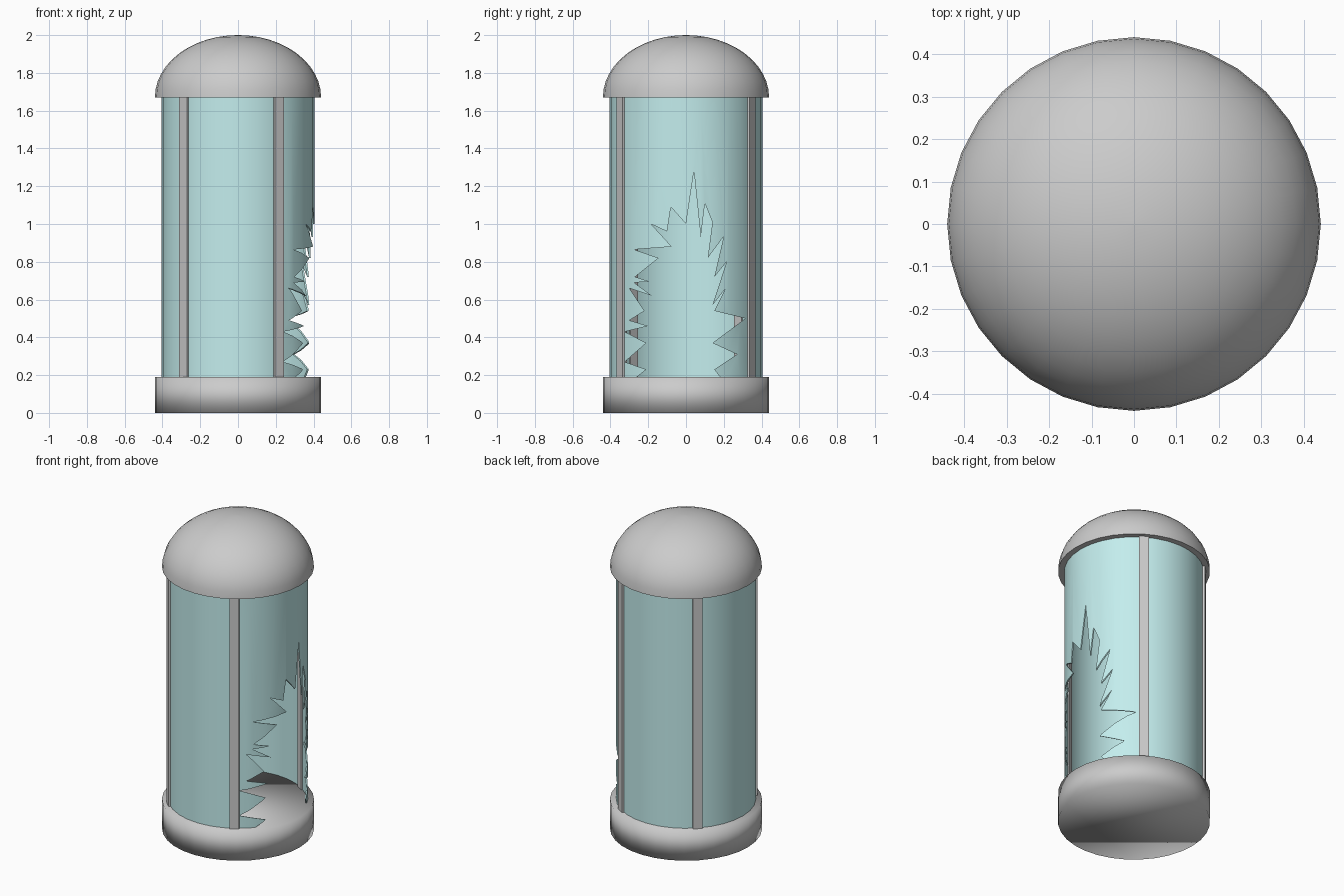
import bpy, bmesh
from math import sin, cos, pi, radians

if "Cube" in bpy.data.objects:
    bpy.data.objects.remove(bpy.data.objects["Cube"])

SIDES = 32
R_CAP, R_GLASS = 0.44, 0.40
Z_FLOOR, Z_CEIL, Z_TOP = 0.19, 1.67, 2.0


def make_object(name, bm):
    bmesh.ops.recalc_face_normals(bm, faces=bm.faces)
    mesh = bpy.data.meshes.new(name)
    bm.to_mesh(mesh)
    bm.free()
    obj = bpy.data.objects.new(name, mesh)
    bpy.context.collection.objects.link(obj)
    return obj


def activate(obj):
    bpy.ops.object.select_all(action='DESELECT')
    obj.select_set(True)
    bpy.context.view_layer.objects.active = obj


def lathe(name, profile, closed=False):
    """Spin (radius, z) points round z; cap the open ends unless the profile is closed."""
    bm = bmesh.new()
    rings = [[bm.verts.new((r * cos(2 * pi * i / SIDES), r * sin(2 * pi * i / SIDES), z))
              for i in range(SIDES)] for r, z in profile]
    pairs = list(zip(rings, rings[1:]))
    if closed:
        pairs.append((rings[-1], rings[0]))
    else:
        bm.faces.new(rings[0])
        bm.faces.new(rings[-1])
    for a, b in pairs:
        for i in range(SIDES):
            j = (i + 1) % SIDES
            bm.faces.new((a[i], a[j], b[j], b[i]))
    bmesh.ops.remove_doubles(bm, verts=bm.verts, dist=1e-5)
    return make_object(name, bm)


# base drum
base = lathe("base", [(R_CAP, 0), (R_CAP, Z_FLOOR)])
activate(base)
bpy.ops.object.shade_smooth()

# domed cap: half ellipse
steps = 12
dome = lathe("dome_cap", [(R_CAP * cos(pi / 2 * k / steps),
                           Z_CEIL + (Z_TOP - Z_CEIL) * sin(pi / 2 * k / steps))
                          for k in range(steps)] + [(0.004, Z_TOP)])
activate(dome)
bpy.ops.object.shade_smooth_by_angle(angle=radians(40))

# upright metal strips between base and cap
for i, angle in enumerate((-58, 58, 134.5, -134.5)):
    bm = bmesh.new()
    bmesh.ops.create_cube(bm, size=1)
    strip = make_object(f"upright_strip_{i + 1}", bm)
    a = radians(angle)
    strip.scale = (0.03, 0.057, Z_CEIL - Z_FLOOR)
    strip.rotation_euler.z = a
    strip.location = (0.4 * cos(a), 0.4 * sin(a), (Z_CEIL + Z_FLOOR) / 2)

# glass tube
glass = lathe("broken_glass", [(R_GLASS + 0.004, Z_FLOOR), (R_GLASS + 0.004, Z_CEIL),
                               (R_GLASS - 0.004, Z_CEIL), (R_GLASS - 0.004, Z_FLOOR)], closed=True)

# jagged opening on the right side, outline as (y, z)
outline = [(-0.26, 0.15), (-0.26, 0.19), (-0.21, 0.23), (-0.325, 0.27), (-0.21, 0.37),
           (-0.325, 0.43), (-0.20, 0.46), (-0.30, 0.49), (-0.22, 0.54), (-0.30, 0.66),
           (-0.18, 0.62), (-0.275, 0.69), (-0.19, 0.695), (-0.27, 0.72), (-0.145, 0.82),
           (-0.275, 0.865), (-0.075, 0.88), (-0.185, 1.0), (-0.10, 0.96), (-0.08, 1.09),
           (0.0, 1.0), (0.042, 1.28), (0.078, 0.93), (0.10, 1.11), (0.14, 1.01),
           (0.115, 0.82), (0.20, 0.935), (0.15, 0.72), (0.215, 0.80), (0.14, 0.57),
           (0.21, 0.66), (0.15, 0.54), (0.315, 0.50), (0.14, 0.37), (0.27, 0.31),
           (0.15, 0.23), (0.18, 0.19), (0.18, 0.15)]
bm = bmesh.new()
face = bm.faces.new([bm.verts.new((0.1, y, z)) for y, z in outline])
moved = bmesh.ops.extrude_face_region(bm, geom=[face])["geom"]
bmesh.ops.translate(bm, vec=(0.6, 0, 0),
                    verts=[v for v in moved if isinstance(v, bmesh.types.BMVert)])
cutter = make_object("opening_cutter", bm)
cutter.hide_render = True

mod = glass.modifiers.new("opening", 'BOOLEAN')
mod.object = cutter
mod.operation = 'DIFFERENCE'
mod.solver = 'EXACT'
activate(glass)
bpy.ops.object.modifier_apply(modifier=mod.name)
bpy.data.objects.remove(cutter)
bpy.ops.object.shade_smooth_by_angle(angle=radians(35))

mat = bpy.data.materials.new("pale_teal_glass")
mat.diffuse_color = (0.55, 0.85, 0.85, 1)
mat.use_nodes = True
mat.node_tree.nodes["Principled BSDF"].inputs["Base Color"].default_value = mat.diffuse_color
glass.data.materials.clear()
glass.data.materials.append(mat)
